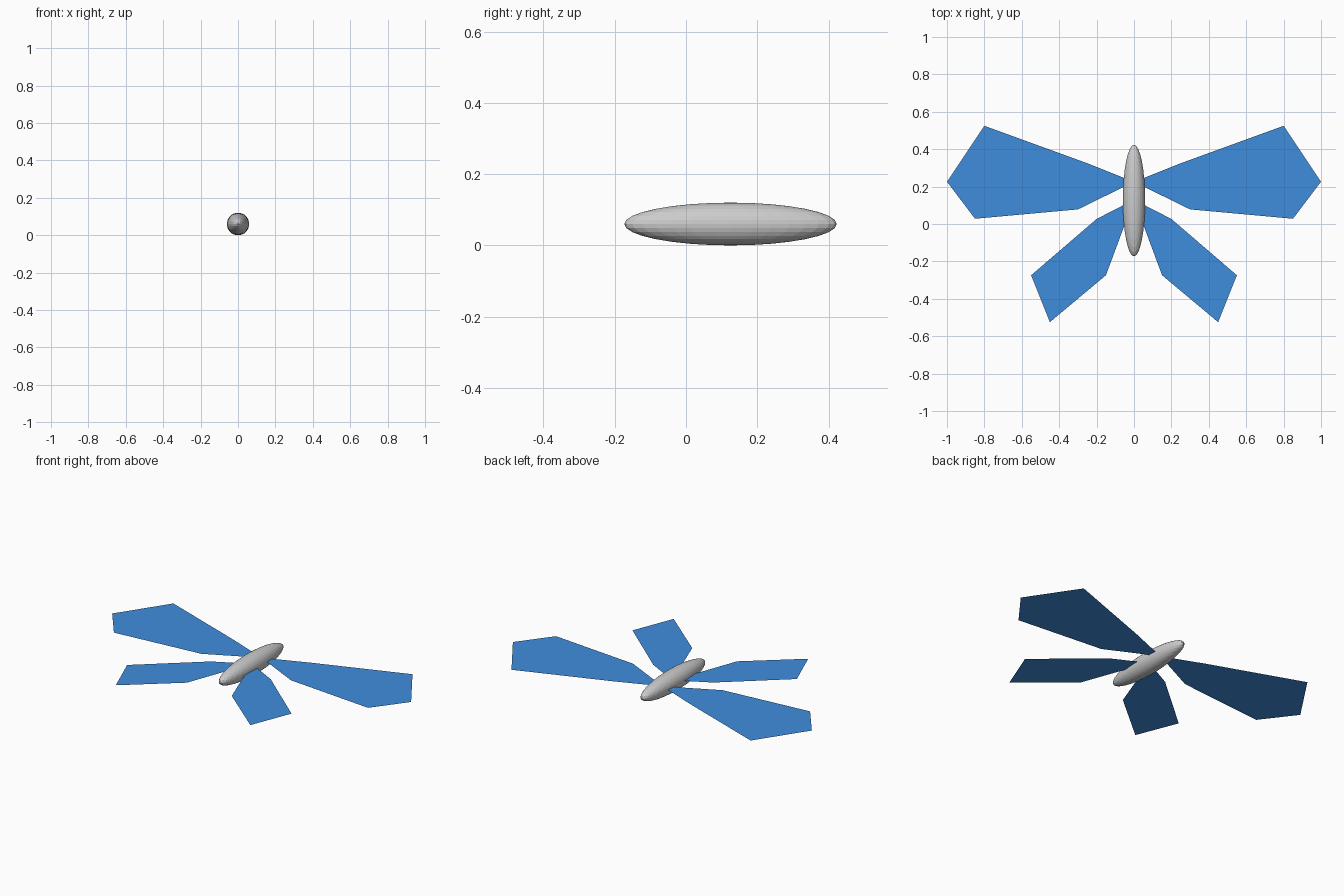
import bpy

if "Cube" in bpy.data.objects:
    bpy.data.objects.remove(bpy.data.objects["Cube"])

MID_Z = 0.06

blue = bpy.data.materials.new("wing_blue")
blue.diffuse_color = (0.05, 0.27, 0.72, 1)
blue.use_nodes = True
blue.node_tree.nodes["Principled BSDF"].inputs["Base Color"].default_value = blue.diffuse_color

# Long ellipsoid body
bpy.ops.mesh.primitive_uv_sphere_add(segments=32, ring_count=16, radius=1,
                                     location=(0, 0.125, MID_Z))
body = bpy.context.object
body.name = "body"
body.scale = (0.0595, 0.298, 0.06)
bpy.ops.object.transform_apply(location=False, rotation=False, scale=True)


# Flat wing outline, mirrored for the left side
def wing(name, outline, side):
    pts = [(side * x, y, MID_Z) for x, y in outline]
    if side < 0:
        pts.reverse()
    mesh = bpy.data.meshes.new(name)
    mesh.from_pydata(pts, [], [range(len(pts))])
    mesh.materials.append(blue)
    # keep normals pointing up
    if mesh.polygons[0].normal.z < 0:
        mesh.flip_normals()
    bpy.context.collection.objects.link(bpy.data.objects.new(name, mesh))


fore = [(0, 0.225), (0.3, 0.078), (0.85, 0.028), (1, 0.226), (0.8, 0.525), (0.25, 0.325)]
hind = [(0, 0.13), (0.15, -0.274), (0.45, -0.525), (0.55, -0.274), (0.2, 0.027)]

for label, side in (("right", 1), ("left", -1)):
    wing(label + "_fore_wing", fore, side)
    wing(label + "_hind_wing", hind, side)
